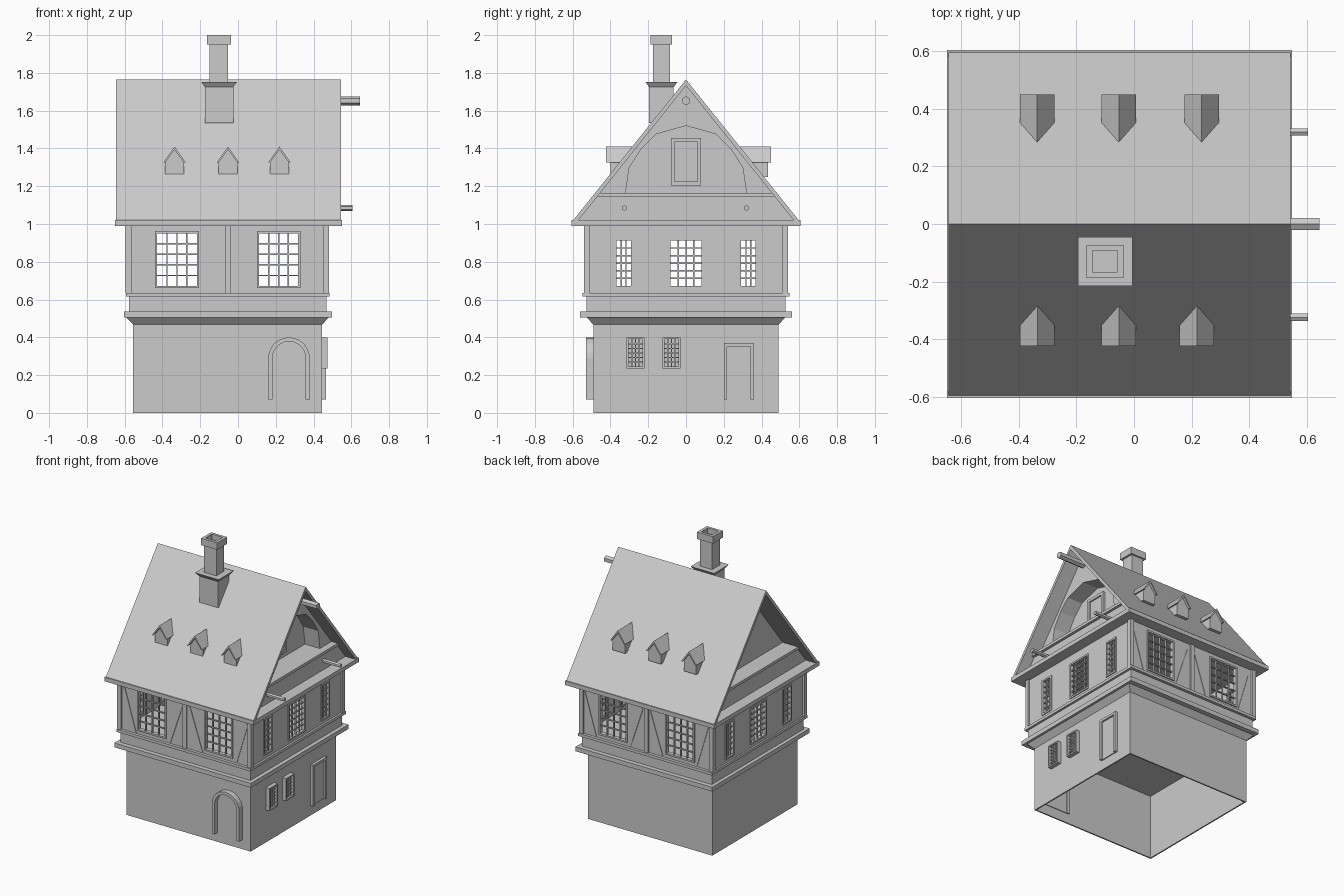
import bpy, bmesh, math
from mathutils import Vector

cube = bpy.data.objects.get("Cube")
if cube:
    bpy.data.objects.remove(cube, do_unlink=True)

grey = bpy.data.materials.new("plain_grey")
grey.use_nodes = True
tone = (0.6, 0.6, 0.6, 1)
grey.diffuse_color = tone
grey.node_tree.nodes["Principled BSDF"].inputs["Base Color"].default_value = tone


def finish(name, bm):
    bmesh.ops.recalc_face_normals(bm, faces=bm.faces)
    mesh = bpy.data.meshes.new(name)
    bm.to_mesh(mesh)
    bm.free()
    mesh.materials.append(grey)
    ob = bpy.data.objects.new(name, mesh)
    bpy.context.collection.objects.link(ob)
    return ob


def boxes(name, spans, grow=0):
    """Boxes from (x0, x1, y0, y1, z0, z1); grow widens the top."""
    bm = bmesh.new()
    for s in spans:
        lo, hi = Vector(s[0::2]), Vector(s[1::2])
        mid, size = (lo + hi) / 2, hi - lo
        for v in bmesh.ops.create_cube(bm, size=1)["verts"]:
            top = v.co.z > 0
            v.co = Vector(a * b for a, b in zip(v.co, size))
            if top:
                v.co.x += math.copysign(grow, v.co.x)
                v.co.y += math.copysign(grow, v.co.y)
            v.co += mid
    return finish(name, bm)


def prism(name, pts, axis, a, b):
    """Extrude a (u, z) outline from a to b along x or y."""
    bm = bmesh.new()
    put = (lambda u, z: (a, u, z)) if axis == "x" else (lambda u, z: (u, a, z))
    face = bm.faces.new([bm.verts.new(put(u, z)) for u, z in pts])
    new = bmesh.ops.extrude_face_region(bm, geom=[face])["geom"]
    step = Vector((b - a, 0, 0) if axis == "x" else (0, b - a, 0))
    bmesh.ops.translate(bm, vec=step, verts=[g for g in new if isinstance(g, bmesh.types.BMVert)])
    return finish(name, bm)


def flat(axis, u0, u1, z0, z1, d0, d1):
    """Box span lying in a wall that is perpendicular to the axis."""
    d0, d1 = sorted((d0, d1))
    return (d0, d1, u0, u1, z0, z1) if axis == "x" else (u0, u1, d0, d1, z0, z1)


def wall(name, axis, u0, u1, z0, z1, d0, d1, holes, h0, h1):
    """Wall panel pierced by windows that share one sill and head."""
    parts = [flat(axis, u0, u1, z0, h0, d0, d1), flat(axis, u0, u1, h1, z1, d0, d1)]
    ends = [u0] + [u for hole in holes for u in hole] + [u1]
    parts += [flat(axis, p, q, h0, h1, d0, d1) for p, q in zip(ends[0::2], ends[1::2])]
    boxes(name, parts)


def lattice(name, axis, u0, u1, z0, z1, d0, d1, cols, rows, rim=0.012, bar=0.007):
    """Window frame with crossing glazing bars."""
    parts = [flat(axis, u0, u0 + rim, z0, z1, d0, d1), flat(axis, u1 - rim, u1, z0, z1, d0, d1),
             flat(axis, u0, u1, z0, z0 + rim, d0, d1), flat(axis, u0, u1, z1 - rim, z1, d0, d1)]
    e0, e1 = d0 + (d1 - d0) * 0.3, d0 + (d1 - d0) * 0.7
    for i in range(1, cols):
        u = u0 + rim + (u1 - u0 - 2 * rim) * i / cols
        parts.append(flat(axis, u - bar / 2, u + bar / 2, z0, z1, e0, e1))
    for i in range(1, rows):
        z = z0 + rim + (z1 - z0 - 2 * rim) * i / rows
        parts.append(flat(axis, u0, u1, z - bar / 2, z + bar / 2, e0, e1))
    boxes(name, parts)


# Ground storey, open underneath
boxes("base_walls", [(-0.555, 0.445, -0.49, -0.48, 0, 0.47), (-0.555, 0.445, 0.48, 0.49, 0, 0.47),
                     (-0.555, -0.545, -0.48, 0.48, 0, 0.47), (0.435, 0.445, -0.48, 0.48, 0, 0.47)])
boxes("flared_cornice", [(-0.555, 0.445, -0.49, 0.49, 0.467, 0.505)], 0.035)
boxes("lower_ledge", [(-0.603, 0.497, -0.56, 0.56, 0.505, 0.537)])
boxes("floor_band", [(-0.577, 0.468, -0.527, 0.527, 0.537, 0.617)])
boxes("upper_ledge", [(-0.592, 0.484, -0.548, 0.548, 0.615, 0.635)])

# Arched front door
def arch(half, z0, spring):
    ring = [math.pi * i / 12 for i in range(13)]
    return [(0.27 + half, z0)] + [(0.27 + half * math.cos(t), spring + half * math.sin(t))
                                  for t in ring] + [(0.27 - half, z0)]


prism("front_door", arch(0.09, 0.07, 0.29), "y", -0.495, -0.475)
prism("front_door_frame", arch(0.11, 0.07, 0.29) + arch(0.088, 0.07, 0.29)[::-1], "y", -0.53, -0.47)

# Side door and small side windows
boxes("side_door", [(0.43, 0.452, 0.21, 0.35, 0.07, 0.36)])
boxes("side_door_frame", [(0.43, 0.465, 0.2, 0.218, 0.07, 0.37), (0.43, 0.465, 0.342, 0.36, 0.07, 0.37),
                          (0.43, 0.465, 0.2, 0.36, 0.352, 0.37)])
for y in (-0.315, -0.125):
    lattice("small_window", "x", y, y + 0.095, 0.235, 0.4, 0.44, 0.475, 4, 6, 0.01, 0.006)

# Timbered upper storey with open lattice windows
front_holes = [(-0.44, -0.206), (0.1, 0.33)]
side_holes = [(-0.38, -0.28), (-0.095, 0.095), (0.28, 0.38)]
for side, s in (("front", -1), ("back", 1)):
    wall(side + "_wall", "y", -0.58, 0.47, 0.635, 0.99, s * 0.512, s * 0.527, front_holes, 0.66, 0.963)
    for u0, u1 in front_holes:
        lattice(side + "_window", "y", u0, u1, 0.66, 0.963, s * 0.505, s * 0.535, 4, 5)
    boxes(side + "_middle_post", [flat("y", -0.07, -0.04, 0.635, 0.99, s * 0.51, s * 0.537)])
    # Slanted braces beside the windows
    for u, lean in ((-0.55, 0.09), (-0.085, -0.1), (-0.025, 0.1), (0.44, -0.09)):
        prism(side + "_brace", [(u, 0.94), (u + 0.012, 0.94), (u + lean + 0.012, 0.64), (u + lean, 0.64)],
              "y", s * 0.52, s * 0.531)
for side, d0, d1 in (("left_end", 0.455, 0.47), ("right_end", -0.58, -0.565)):
    wall(side + "_wall", "x", -0.512, 0.512, 0.635, 0.99, d0, d1, side_holes, 0.66, 0.925)
    for u0, u1 in side_holes:
        cols = 4 if u1 - u0 > 0.15 else 3
        lattice(side + "_window", "x", u0, u1, 0.66, 0.925, d0 - 0.006, d1 + 0.006, cols, 6)
boxes("corner_posts", [(x, x + 0.03, y, y + 0.03, 0.635, 0.99)
                       for x in (-0.595, 0.452) for y in (-0.54, 0.51)])
boxes("eave_plate", [(-0.65, 0.55, -0.605, 0.605, 0.99, 1.02)])

# Steep roof shell
prism("roof", [(-0.597, 1.02), (0, 1.765), (0.597, 1.02), (0.57, 1.02), (0, 1.732), (-0.57, 1.02)],
      "x", -0.645, 0.545)

# Gable ends: parapet, rail, recessed wall with an arched niche
def half_width(z):
    return (1.735 - z) * 0.575 / 0.715


def strip(name, z0, z1, a, b):
    w0, w1 = half_width(z0), half_width(z1)
    prism(name, [(-w0, z0), (w0, z0), (w1, z1), (-w1, z1)], "x", a, b)


half_arch = [(0.32, 1.02), (0.32, 1.165), (0.3, 1.3), (0.235, 1.4), (0.16, 1.475)]
niche = half_arch + [(0, 1.52)] + [(-u, z) for u, z in reversed(half_arch)]
prism("arched_gable", [(-0.573, 1.02), (0, 1.735), (0.573, 1.02)] + niche, "x", 0.31, 0.435)
prism("niche_back_wall", [(-0.573, 1.02), (0, 1.735), (0.573, 1.02)], "x", 0.29, 0.315)
strip("left_end_parapet", 1.02, 1.147, 0.31, 0.465)
strip("left_end_rail", 1.145, 1.165, 0.31, 0.485)
boxes("niche_shutter", [(0.31, 0.325, -0.06, 0.06, 1.225, 1.435)])
lattice("niche_shutter_frame", "x", -0.08, 0.08, 1.205, 1.455, 0.31, 0.335, 1, 1, 0.02)
prism("plain_gable", [(-0.573, 1.02), (0, 1.735), (0.573, 1.02)], "x", -0.46, -0.44)
strip("right_end_parapet", 1.02, 1.147, -0.565, -0.44)
strip("right_end_rail", 1.145, 1.165, -0.585, -0.44)

# Six-sided beams that stick out of the gable
for name, y, z, r, end in (("ridge_beam", 0, 1.652, 0.024, 0.645),
                           ("front_beam", -0.325, 1.085, 0.015, 0.605),
                           ("back_beam", 0.32, 1.085, 0.015, 0.605)):
    ring = [math.pi * (i / 3 + 0.5) for i in range(6)]
    prism(name, [(y + r * math.cos(t), z + r * math.sin(t)) for t in ring], "x", 0.3, end)

# Dormers on both slopes
for s, centres in ((-1, (-0.336, -0.053, 0.219)), (1, (-0.337, -0.053, 0.235))):
    face, lip = (-0.4, -0.424) if s < 0 else (0.435, 0.45)
    for x in centres:
        prism("dormer_body", [(x - 0.05, 1.25), (x + 0.05, 1.25), (x + 0.05, 1.33), (x, 1.395),
                              (x - 0.05, 1.33)], "y", face, s * 0.28)
        prism("dormer_roof", [(x - 0.06, 1.325), (x, 1.41), (x + 0.06, 1.325), (x + 0.05, 1.325),
                              (x, 1.393), (x - 0.05, 1.325)], "y", lip, s * 0.275)

# Chimney with a hollow cap
boxes("chimney_base", [(-0.175, -0.025, -0.195, -0.065, 1.535, 1.725)])
boxes("chimney_shoulder", [(-0.175, -0.025, -0.195, -0.065, 1.725, 1.752)], -0.02)
boxes("chimney_shaft", [(-0.15, -0.052, -0.175, -0.085, 1.745, 1.96)])
boxes("chimney_cap", [(-0.165, -0.145, -0.187, -0.073, 1.95, 2), (-0.057, -0.037, -0.187, -0.073, 1.95, 2),
                      (-0.145, -0.057, -0.187, -0.167, 1.95, 2), (-0.145, -0.057, -0.093, -0.073, 1.95, 2)])
